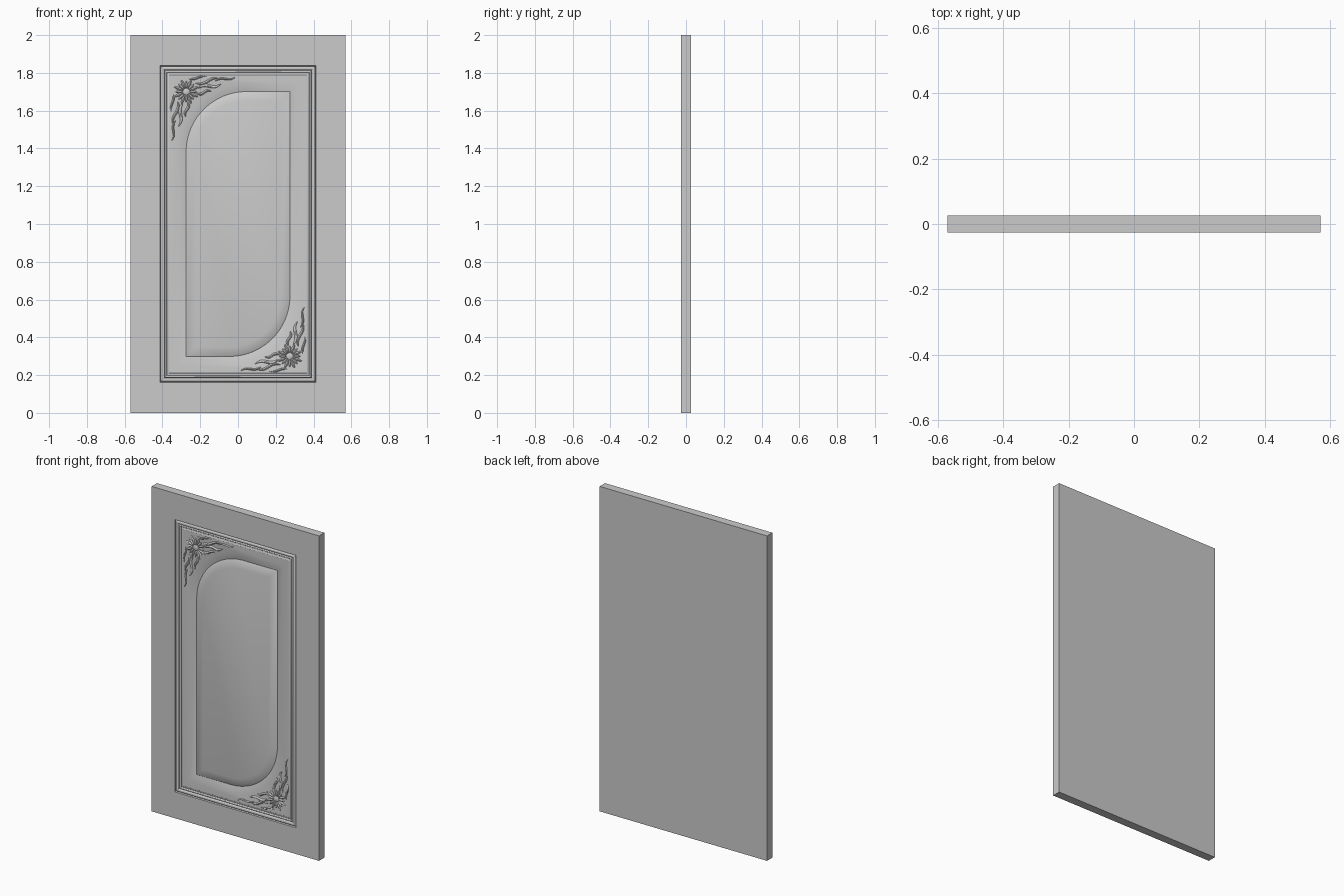
import bpy, bmesh, math
from mathutils import Vector

if "Cube" in bpy.data.objects:
    bpy.data.objects.remove(bpy.data.objects["Cube"])

FRONT = -0.026      # y of the front face
FLOOR = 0.006       # depth of the sunken panel floor


def finish(bm, name):
    bmesh.ops.recalc_face_normals(bm, faces=bm.faces)
    mesh = bpy.data.meshes.new(name)
    bm.to_mesh(mesh)
    bm.free()
    ob = bpy.data.objects.new(name, mesh)
    bpy.context.collection.objects.link(ob)
    bpy.ops.object.select_all(action='DESELECT')
    bpy.context.view_layer.objects.active = ob
    ob.select_set(True)
    bpy.ops.object.shade_smooth_by_angle(angle=math.radians(30))
    return ob


# Outline with two opposite corners rounded (radius 0 gives a rectangle)
def outline(hx, hz, r, n=24):
    half = [(-hx + r - r * math.cos(a), hz - r + r * math.sin(a))
            for a in (math.pi / 2 * i / n for i in range(n + 1))]
    half.append((hx, hz))
    return half + [(-x, -z) for x, z in half]


def bead(h0, h1, base, top, n=8):
    return [((h0 + h1) / 2 + (h0 - h1) / 2 * math.cos(math.pi * i / n),
             base - (base - top) * math.sin(math.pi * i / n)) for i in range(n + 1)]


# Door slab: nested outlines carved from the back, round the edge, to the centre field
rings = [(0.57, 1.0, 0, -2 * FRONT), (0.57, 1.0, 0, 0)]
moulding = [(0.412, 0)] + bead(0.409, 0.388, 0.011, 0.0) \
    + bead(0.388, 0.375, 0.011, 0.003) + [(0.368, 0.009), (0.364, FLOOR)]
rings += [(h, h + 0.426, 0, d) for h, d in moulding]
groove = [(0.316, FLOOR), (0.275, 0.017), (0.272, 0.015), (0.226, 0.005)]
rings += [(h, h + 0.426, 0.32 + h - 0.275, d) for h, d in groove]

bm = bmesh.new()
loops = [[bm.verts.new((x, FRONT + d, z + 1)) for x, z in outline(hx, hz, r)]
         for hx, hz, r, d in rings]
for a, b in zip(loops, loops[1:]):
    for i in range(len(a)):
        j = (i + 1) % len(a)
        bm.faces.new((a[i], a[j], b[j], b[i]))
bm.faces.new(loops[0])
bm.faces.new(loops[-1])
bmesh.ops.remove_doubles(bm, verts=bm.verts, dist=1e-5)
finish(bm, "door_slab")


# Ridged, tapering leaf in corner coordinates (u along one edge, v along the other)
def leaf(bm, place, p, q, width, amp=0.0, height=0.006, n=14):
    p, q = Vector(p), Vector(q)
    d = (q - p).normalized()
    side = Vector((-d.y, d.x))
    rows = []
    for i in range(n + 1):
        t = i / n
        c = p.lerp(q, t) + side * amp * math.sin(2 * math.pi * t)
        s = max(math.sin(math.pi * t ** 0.8), 0.0) ** 0.7 + 0.02
        rows.append([bm.verts.new(place(c + side * k * width * s, lift * height * s))
                     for k, lift in ((-1, -0.1), (-0.45, 0.8), (0, 1), (0.45, 0.8), (1, -0.1))])
    for a, b in zip(rows, rows[1:]):
        for k in range(4):
            bm.faces.new((a[k], a[k + 1], b[k + 1], b[k]))


# start, end, half width, wave amplitude
leaves = [((0.14, 0.045), (0.27, 0.022), 0.008, 0.009),
          ((0.24, 0.034), (0.355, 0.010), 0.006, -0.007),
          ((0.15, 0.072), (0.275, 0.048), 0.009, -0.009),
          ((0.145, 0.098), (0.225, 0.088), 0.008, 0.007),
          ((0.10, 0.020), (0.20, 0.012), 0.006, 0.005)]
C = Vector((0.09, 0.09))

for name, sgn in (("upper_left_flower", 1), ("lower_right_flower", -1)):
    bm = bmesh.new()

    def place(c, lift, sgn=sgn):
        return (sgn * (-0.364 + c.x), FRONT + FLOOR - lift, 1 + sgn * (0.79 - c.y))

    # Petals around the flower centre
    for i in range(16):
        a = 2 * math.pi * i / 16
        d = Vector((math.cos(a), math.sin(a)))
        leaf(bm, place, C + d * 0.018, C + d * (0.072 if i % 2 else 0.058), 0.0075)
    # Leaves along both edges of the corner
    for p, q, w, amp in leaves:
        leaf(bm, place, p, q, w, amp)
        leaf(bm, place, p[::-1], q[::-1], w, -amp)
    # Domed flower centre
    x, y, z = place(C, 0)
    dome = bmesh.ops.create_uvsphere(bm, u_segments=20, v_segments=10, radius=0.018)["verts"]
    for v in dome:
        v.co = (x + v.co.x, y + v.co.y * 0.33, z + v.co.z)
    finish(bm, name)
